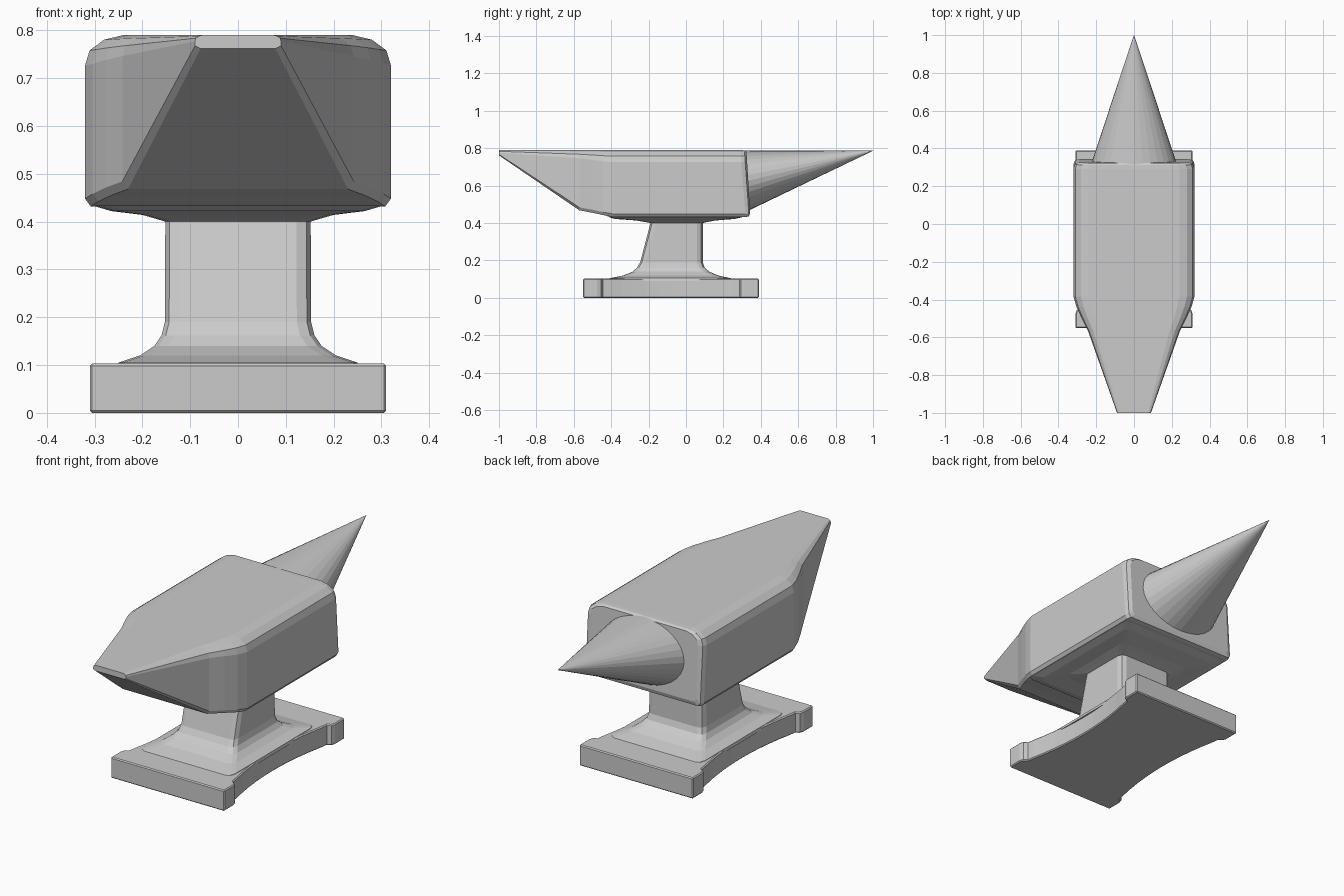
import bpy, bmesh, math

if "Cube" in bpy.data.objects:
    bpy.data.objects.remove(bpy.data.objects["Cube"])

def loft(name, rings):
    """Skin a list of equal-length closed rings and cap both ends."""
    bm = bmesh.new()
    rows = [[bm.verts.new(p) for p in ring] for ring in rings]
    n = len(rows[0])
    for a, b in zip(rows, rows[1:]):
        for i in range(n):
            j = (i + 1) % n
            bm.faces.new((a[i], a[j], b[j], b[i]))
    bm.faces.new(rows[0])
    bm.faces.new(rows[-1])
    bmesh.ops.recalc_face_normals(bm, faces=bm.faces)
    mesh = bpy.data.meshes.new(name)
    bm.to_mesh(mesh)
    bm.free()
    ob = bpy.data.objects.new(name, mesh)
    bpy.context.collection.objects.link(ob)
    return ob

# Body with tapering heel: (y, half width, bottom z, top chamfer, slant of the end)
def body_ring(y, w, zb, c, slant, zt=0.79):
    h = zt - zb
    half = [(w - c, zt), (w - c * 0.5, zt - 0.12 * c), (w - c * 0.12, zt - min(0.4 * c, h * 0.3)),
            (w, zt - min(0.8 * c, h * 0.6)), (w, zb + min(0.016, h * 0.2)),
            (w - 0.012, zb)]
    pts = half + [(-x, z) for x, z in reversed(half)]
    return [(x, y + slant * (0.79 - z), z) for x, z in pts]

loft("anvil_body", [
    body_ring(-1.0, 0.09, 0.762, 0.016, 0),
    body_ring(-0.57, 0.242, 0.468, 0.055, 0),
    body_ring(-0.50, 0.277, 0.455, 0.065, 0),
    body_ring(-0.44, 0.304, 0.442, 0.075, 0),
    body_ring(-0.385, 0.32, 0.432, 0.08, 0),
    body_ring(0.29, 0.32, 0.432, 0.08, 0.08),
    body_ring(0.312, 0.313, 0.436, 0.077, 0.07, 0.789),
    body_ring(0.323, 0.295, 0.455, 0.07, 0.06, 0.782),
])

# Waist, flaring into the base below and the body above
def waist_ring(z, w, y0, y1, c):
    half = [(w - c, y0), (w - 0.3 * c, y0 + 0.3 * c), (w, y0 + c),
            (w, y1 - c), (w - 0.3 * c, y1 - 0.3 * c), (w - c, y1)]
    return [(x, y, z) for x, y in half + [(-x, y) for x, y in reversed(half)]]

loft("waist", [waist_ring(*r) for r in [
    (0.09, 0.253, -0.43, 0.26, 0.03), (0.105, 0.25, -0.41, 0.24, 0.03),
    (0.12, 0.205, -0.335, 0.17, 0.03), (0.14, 0.175, -0.285, 0.125, 0.03),
    (0.162, 0.16, -0.262, 0.1, 0.03), (0.19, 0.153, -0.245, 0.09, 0.03),
    (0.40, 0.152, -0.19, 0.09, 0.03), (0.406, 0.172, -0.22, 0.115, 0.03),
    (0.414, 0.20, -0.27, 0.16, 0.03), (0.422, 0.265, -0.38, 0.26, 0.03),
    (0.434, 0.306, -0.42, 0.312, 0.03)]])

# Base plate with four feet and concave sides
mid, reach = -0.08, 0.33
side = [(0.31, -0.55), (0.31, -0.475), (0.303, -0.455), (0.285, -0.445)]
for i in range(11):
    t = -1 + i / 5
    side.append((0.245 + 0.035 * t * t, mid + reach * t))
side += [(x, 2 * mid - y) for x, y in reversed(side[:4])]
outline = side + [(-x, y) for x, y in reversed(side)]
base = loft("base", [[(x, y, z) for x, y in outline] for z in (0, 0.103)])
bev = base.modifiers.new("edge_bevel", 'BEVEL')
bev.width = 0.005
bev.segments = 1
bev.limit_method = 'ANGLE'
bev.angle_limit = math.radians(60)

# Horn: oblique cone with a level top edge
def horn_ring(y, s):
    return [(0.23 * s * math.cos(a), y, 0.787 - 0.166 * s * (1 - math.sin(a)))
            for a in (math.tau * i / 32 for i in range(32))]

loft("horn", [horn_ring(0.31, 1.0), horn_ring(1.0, 0.002)])
